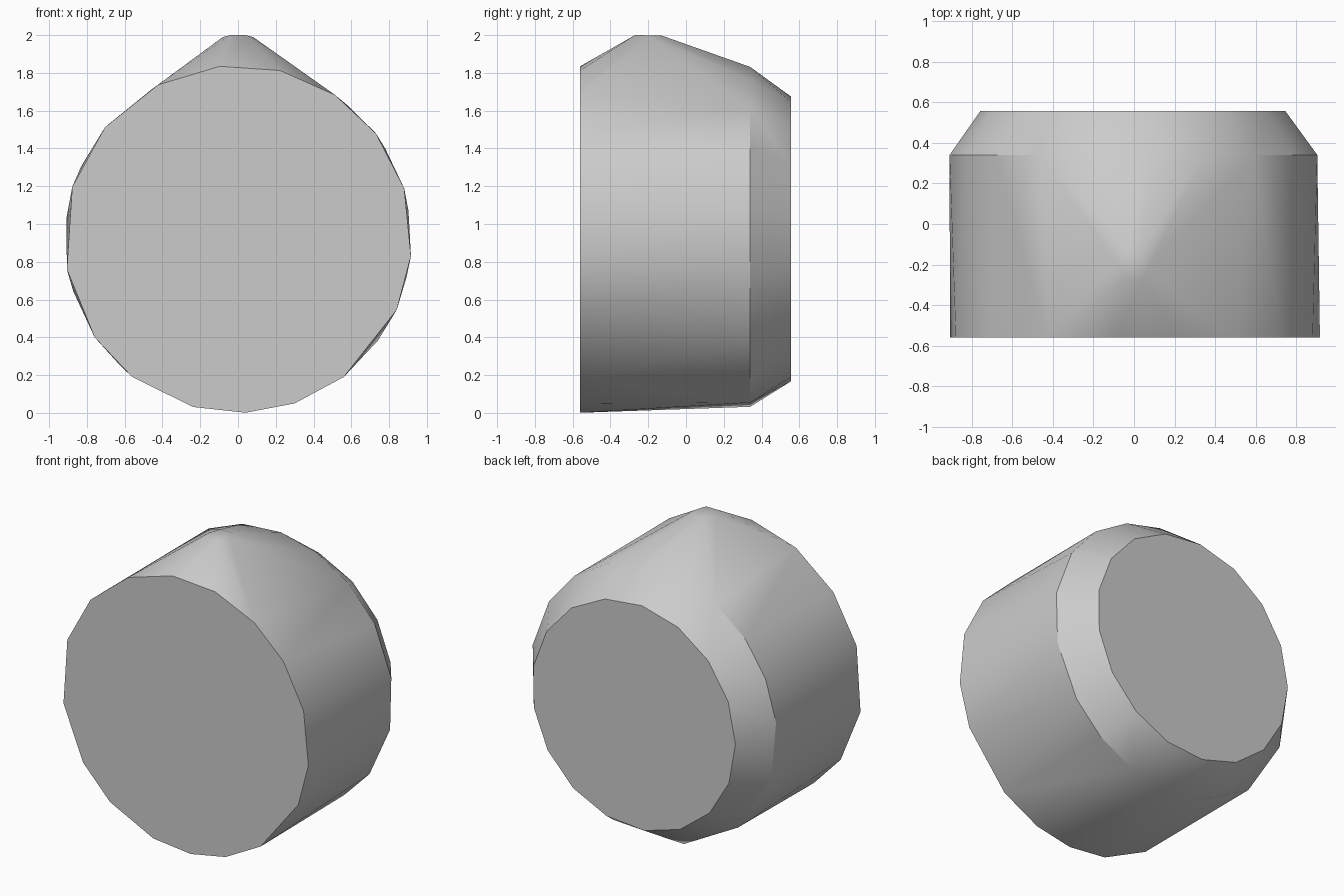
import bpy
import bmesh
from math import sin, cos, radians

cube = bpy.data.objects.get("Cube")
if cube:
    bpy.data.objects.remove(cube)

# Plain grey material
grey = bpy.data.materials.new("plain_grey")
grey.use_nodes = True
colour = (0.6, 0.6, 0.6, 1)
grey.diffuse_color = colour
grey.node_tree.nodes["Principled BSDF"].inputs["Base Color"].default_value = colour

CENTRE = 0.92


def ring(bm, y, radius, angles):
    """Add points on an upright circle at depth y."""
    for a in angles:
        t = radians(a)
        bm.verts.new((radius * cos(t), y, CENTRE + radius * sin(t)))


bm = bmesh.new()

# Flat front rim, irregularly faceted
ring(bm, -0.56, 0.92, [96, 76, 56, 37.5, 17, -5.6, -24, -52.5, -71, -87.5,
                       -105, -127.5, -145.6, -170, 162.5, 140, 117.5])
# Shoulder rim where the bevel begins
ring(bm, 0.34, 0.915, [173, 155, 138, 120, 103, 85, 68, 50, 31.5, 9.5, -12.5,
                       -36, -53, -71, -104, -133, -162.5])
# Smaller back rim
ring(bm, 0.556, 0.757, [i * 360 / 17 + 10 for i in range(17)])

# Small blunt peak on top
for side in (-1, 1):
    bm.verts.new((side * 0.04, -0.27, 2.0))
    bm.verts.new((side * 0.08, -0.20, 1.99))
    bm.verts.new((side * 0.04, -0.13, 1.998))

# Wrap the rims and peak in one tight shell
hull = bmesh.ops.convex_hull(bm, input=bm.verts[:])
loose = {g for g in hull["geom_interior"] + hull["geom_unused"]
         if isinstance(g, bmesh.types.BMVert) and g.is_valid and not g.link_faces}
bmesh.ops.delete(bm, geom=list(loose), context="VERTS")
bmesh.ops.dissolve_limit(bm, angle_limit=radians(0.5), verts=bm.verts[:], edges=bm.edges[:])
bmesh.ops.recalc_face_normals(bm, faces=bm.faces[:])

mesh = bpy.data.meshes.new("faceted_drum")
bm.to_mesh(mesh)
bm.free()
mesh.materials.append(grey)
drum = bpy.data.objects.new("faceted_drum", mesh)
bpy.context.collection.objects.link(drum)

# Soft sides with crisp rims
bpy.ops.object.select_all(action="DESELECT")
drum.select_set(True)
bpy.context.view_layer.objects.active = drum
bpy.ops.object.shade_smooth_by_angle(angle=radians(30))
